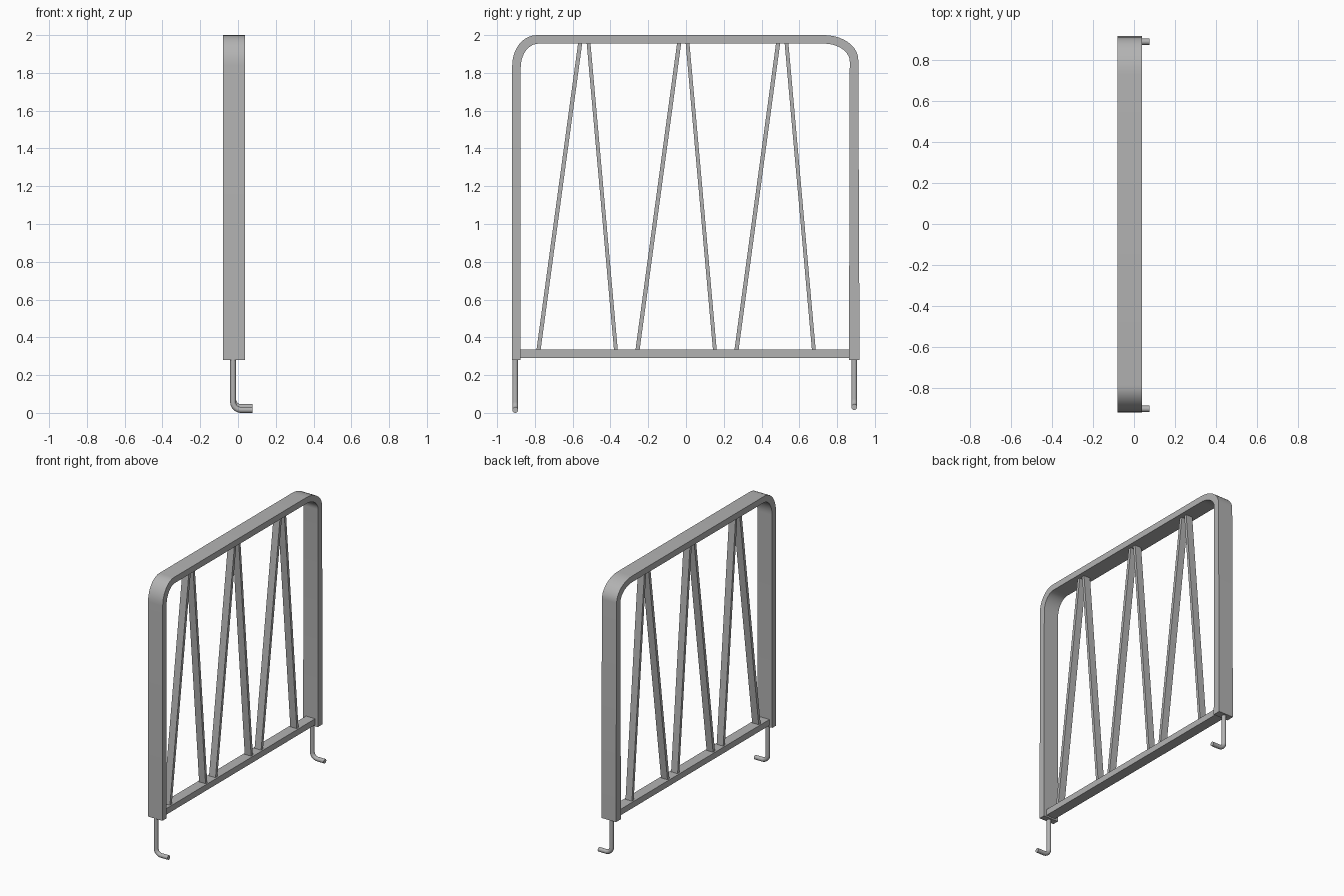
import bpy
import bmesh
from math import sin, cos, pi, radians
from mathutils import Vector

cube = bpy.data.objects.get("Cube")
if cube:
    bpy.data.objects.remove(cube)

steel = bpy.data.materials.new("grey_steel")
steel.use_nodes = True
GREY = (0.45, 0.45, 0.45, 1)
steel.diffuse_color = GREY
steel.node_tree.nodes["Principled BSDF"].inputs["Base Color"].default_value = GREY


def finish(name, bm, smooth=False):
    bmesh.ops.recalc_face_normals(bm, faces=bm.faces)
    mesh = bpy.data.meshes.new(name)
    bm.to_mesh(mesh)
    bm.free()
    mesh.materials.append(steel)
    obj = bpy.data.objects.new(name, mesh)
    bpy.context.collection.objects.link(obj)
    if smooth:
        bpy.ops.object.select_all(action='DESELECT')
        obj.select_set(True)
        bpy.context.view_layer.objects.active = obj
        bpy.ops.object.shade_smooth_by_angle(angle=radians(35))
    return obj


def loft(name, rings, smooth=False):
    """Bridge a list of equal-sized rings and cap both ends."""
    bm = bmesh.new()
    rows = [[bm.verts.new(p) for p in ring] for ring in rings]
    n = len(rows[0])
    for a, b in zip(rows, rows[1:]):
        for i in range(n):
            j = (i + 1) % n
            bm.faces.new((a[i], a[j], b[j], b[i]))
    bm.faces.new(rows[0])
    bm.faces.new(rows[-1][::-1])
    return finish(name, bm, smooth)


def ellipse_arc(cy, cz, ry, rz, start, steps=10):
    """Quarter ellipse in the YZ plane, running clockwise from start."""
    angles = [start - pi / 2 * i / steps for i in range(steps + 1)]
    return [(cy + ry * cos(a), cz + rz * sin(a)) for a in angles]


# Flat bar bent into an upside-down U
outer = ([(-0.922, 0.28)] + ellipse_arc(-0.79, 1.84, 0.13, 0.16, pi)
         + ellipse_arc(0.73, 1.87, 0.182, 0.13, pi / 2) + [(0.919, 0.28)])
inner = ([(-0.877, 0.28)] + ellipse_arc(-0.78, 1.83, 0.095, 0.125, pi)
         + ellipse_arc(0.73, 1.86, 0.137, 0.095, pi / 2) + [(0.863, 0.28)])
X0, X1 = -0.08, 0.038
loft("bent_frame", [[(X0, *o), (X1, *o), (X1, *i), (X0, *i)]
                    for o, i in zip(outer, inner)], smooth=True)


def bar(name, low, high, half_y, half_z, half_x):
    """Flat bar between two YZ points, ends cut level or upright."""
    rings = []
    for y, z in (low, high):
        rings.append([(-0.02 + sx * half_x, y + s * half_y, z + s * half_z)
                      for sx, s in ((-1, -1), (1, -1), (1, 1), (-1, 1))])
    return loft(name, rings)


# Bottom rail
bar("bottom_rail", (-0.885, 0.313), (0.875, 0.313), 0, 0.022, 0.037)

# Three pairs of slanted slats
for k, shift in enumerate((-0.524, 0, 0.524)):
    bar(f"rising_slat_{k + 1}", (-0.257 + shift, 0.33), (-0.036 + shift, 1.96),
        0.011, 0, 0.026)
    bar(f"falling_slat_{k + 1}", (0.153 + shift, 0.33), (0.008 + shift, 1.96),
        0.010, 0, 0.026)


# Round hooked feet
def hook(name, y, z, radius=0.0155, bend=0.042, sides=16):
    x = -0.026
    path = [(x, 0.30, 0)]
    for i in range(9):
        a = pi / 2 * i / 8
        path.append((x + bend - bend * cos(a), z + bend - bend * sin(a), a))
    path.append((0.076, z, pi / 2))
    rings = []
    for px, pz, a in path:
        across = Vector((cos(a), 0, sin(a)))
        rings.append([Vector((px, y, pz)) + radius * (
            across * cos(t) + Vector((0, 1, 0)) * sin(t))
            for t in (2 * pi * i / sides for i in range(sides))])
    return loft(name, rings, smooth=True)


hook("front_hook", -0.904, 0.0205 - 0.005)
hook("back_hook", 0.891, 0.031)
